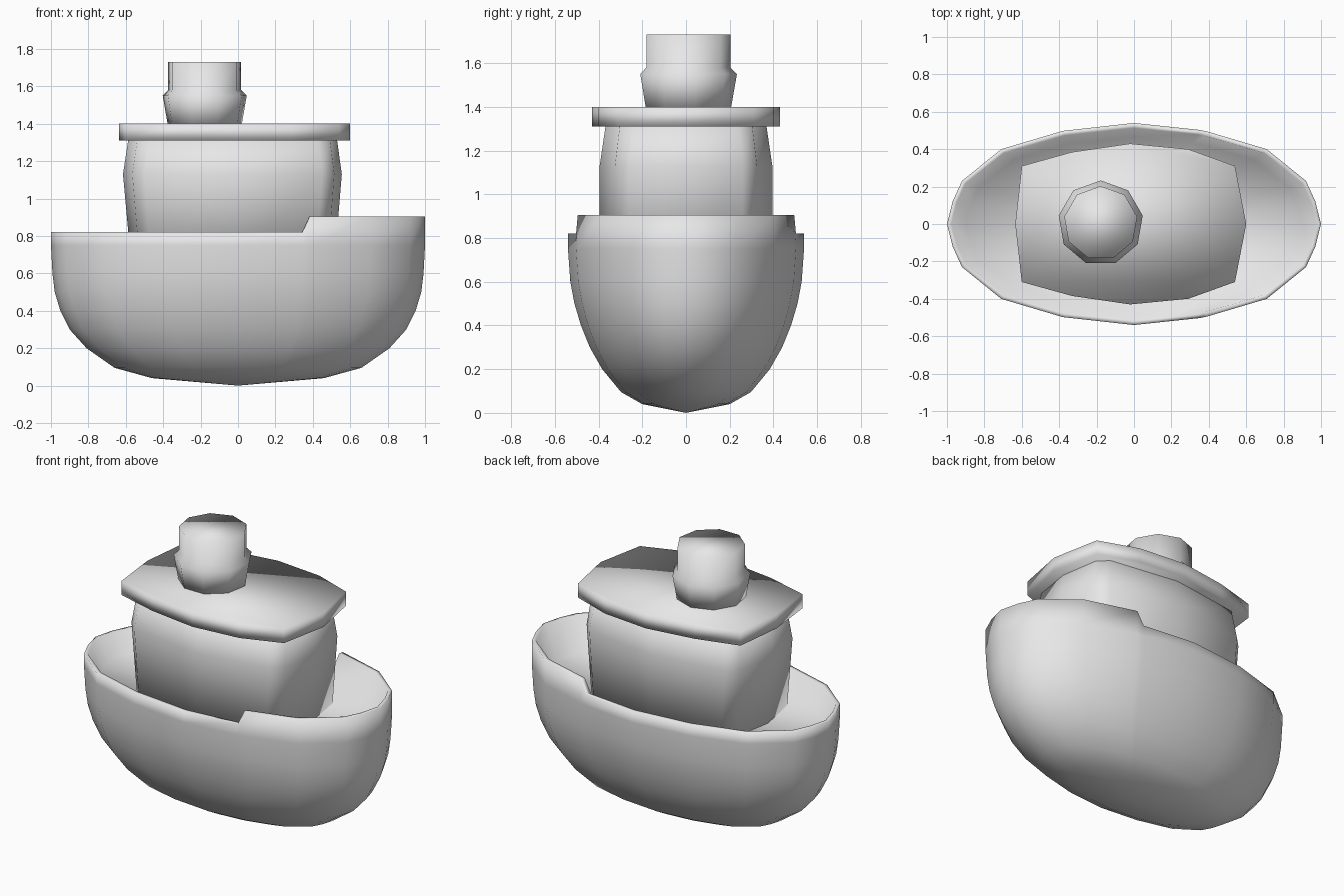
import bpy, bmesh, math

if "Cube" in bpy.data.objects:
    bpy.data.objects.remove(bpy.data.objects["Cube"])

grey = bpy.data.materials.new("plain_grey")
grey.diffuse_color = (0.8, 0.8, 0.8, 1)
grey.use_nodes = True
grey.node_tree.nodes["Principled BSDF"].inputs["Base Color"].default_value = grey.diffuse_color


def mirror_outline(half):
    """Close a half outline (bow to stern, y >= 0) by mirroring it over y = 0."""
    return half + [(x, -y) for x, y in reversed(half[1:-1])]


def loft(name, rings, start=None, end=None):
    """Skin a list of rings; ends are flat caps, or fans to a point if given."""
    bm = bmesh.new()
    rows = [[bm.verts.new(p) for p in ring] for ring in rings]
    n = len(rows[0])
    for a, b in zip(rows, rows[1:]):
        for i in range(n):
            j = (i + 1) % n
            bm.faces.new((a[i], a[j], b[j], b[i]))
    for row, tip in ((rows[0], start), (rows[-1], end)):
        if tip is None:
            bm.faces.new(row)
        else:
            c = bm.verts.new(tip)
            for i in range(n):
                bm.faces.new((row[i], row[(i + 1) % n], c))
    bmesh.ops.recalc_face_normals(bm, faces=bm.faces)
    for f in bm.faces:
        f.smooth = True
    mesh = bpy.data.meshes.new(name)
    bm.to_mesh(mesh)
    bm.free()
    mesh.materials.append(grey)
    obj = bpy.data.objects.new(name, mesh)
    bpy.context.collection.objects.link(obj)
    return obj


# Hull: rounded bowl with raised bow bulwark, thin rim and sunken deck
plan = mirror_outline([(1, 0), (.97, .12), (.92, .23), (.71, .4), (.39, .495),
                       (.35, .503), (0, .54), (-.38, .498), (-.71, .4),
                       (-.92, .23), (-.97, .12), (-1, 0)])


def hull_ring(sx, sy, z=None):
    return [(x * sx, y * sy, z if z is not None else (.905 if x > .37 else .82))
            for x, y in plan]


levels = [(.46, .37, .04), (.66, .55, .095), (.81, .71, .2), (.9, .815, .3),
          (.95, .89, .4), (.98, .945, .5), (.992, .98, .6), (1, 1, .75),
          (1, 1), (.978, .95), (.9, .86, .7)]
loft("hull", [hull_ring(*l) for l in levels], start=(0, 0, 0), end=(0, 0, .68))

# Cabin: slightly bulging walls
cabin = mirror_outline([(.555, 0), (.515, .26), (.45, .325), (-.02, .395),
                        (-.5, .325), (-.565, .26), (-.615, 0)])
loft("cabin", [[(x * s, y * t, z) for x, y in cabin]
               for s, t, z in ((.93, 1, .66), (1, 1, 1.13), (.95, .925, 1.33))])

# Roof slab
roof = mirror_outline([(.6, 0), (.54, .31), (.29, .4), (-.02, .43),
                       (-.33, .385), (-.6, .31), (-.635, 0)])
loft("roof", [[(x, y, z) for x, y in roof] for z in (1.31, 1.4)])

# Funnel: nine-sided, with a flared lower collar
loft("funnel", [[(-.178 + r * math.cos(a), .005 + r * math.sin(a), z)
                 for a in (math.pi / 2 + k * math.tau / 9 for k in range(9))]
                for r, z in ((.2, 1.39), (.228, 1.55), (.198, 1.58), (.198, 1.73))])
